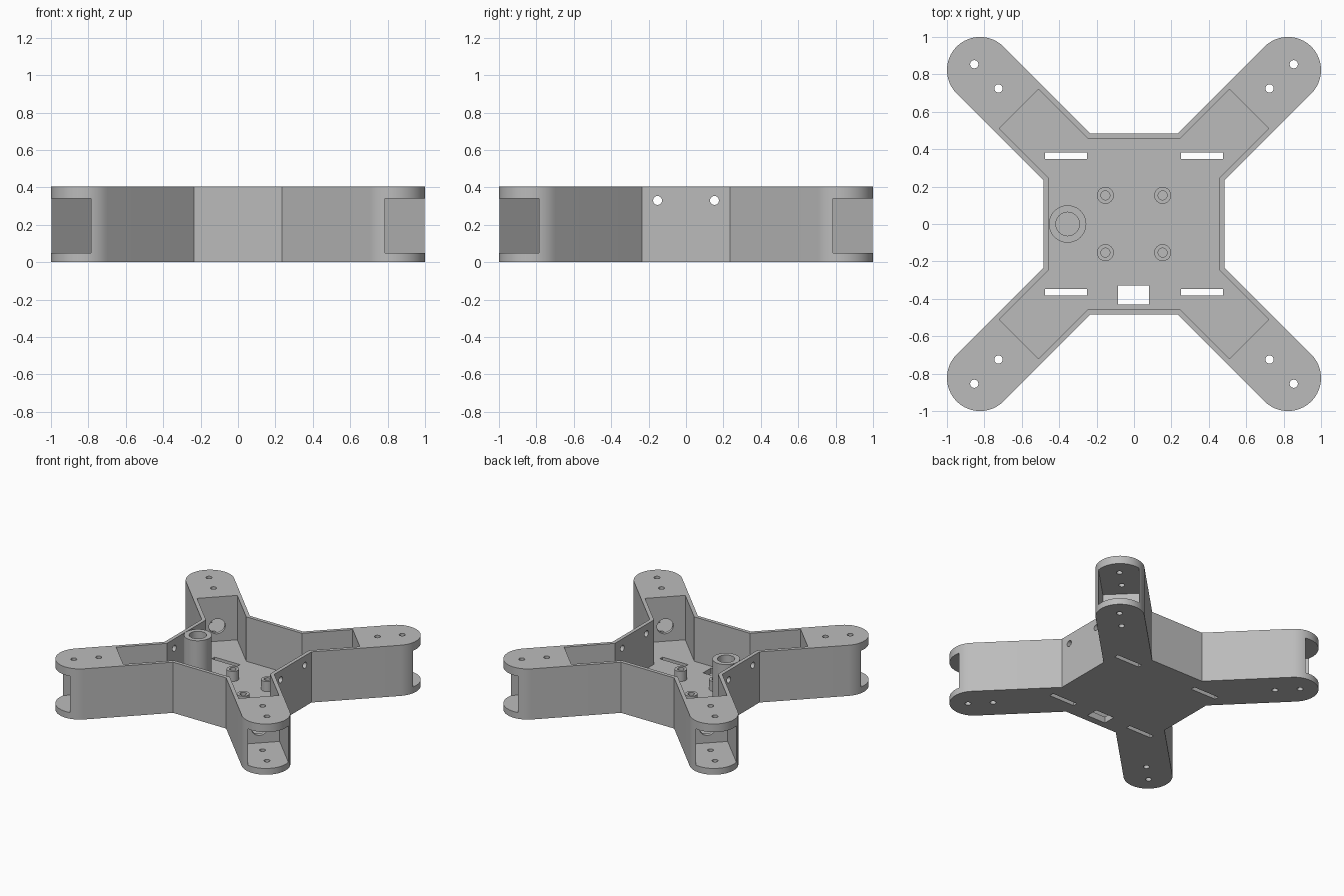
import bpy, bmesh, math
from mathutils import Matrix, Vector

if "Cube" in bpy.data.objects:
    bpy.data.objects.remove(bpy.data.objects["Cube"])

TOP, FLOOR, CEIL = 0.405, 0.05, 0.34   # heights of rim, floor and motor bay roof
WALL, ARM, BODY = 0.029, 0.177, 0.485  # wall thickness, arm half width, body half width
ARMS = [math.radians(45 + 90 * i) for i in range(4)]
SIDES = [(x, y) for x in (-1, 1) for y in (-1, 1)]

grey = bpy.data.materials.new("plain_grey")
grey.use_nodes = True
COLOUR = (0.5, 0.5, 0.5, 1)
grey.diffuse_color = COLOUR
grey.node_tree.nodes["Principled BSDF"].inputs["Base Color"].default_value = COLOUR


def prism(bm, points, z0, z1):
    """Extrude a flat outline between two heights."""
    face = bm.faces.new([bm.verts.new((x, y, z0)) for x, y in points])
    ext = bmesh.ops.extrude_face_region(bm, geom=[face])
    verts = [v for v in ext["geom"] if isinstance(v, bmesh.types.BMVert)]
    bmesh.ops.translate(bm, verts=verts, vec=(0, 0, z1 - z0))


def box(bm, lo, hi, turn=0):
    lo, hi = Vector(lo), Vector(hi)
    mat = (Matrix.Rotation(turn, 4, "Z") @ Matrix.Translation((lo + hi) / 2)
           @ Matrix.Diagonal((*(hi - lo), 1)))
    bmesh.ops.create_cube(bm, size=1, matrix=mat)


def rod(bm, centre, radius, length, axis=(0, 0, 1)):
    turn = Vector((0, 0, 1)).rotation_difference(Vector(axis)).to_matrix().to_4x4()
    bmesh.ops.create_cone(bm, cap_ends=True, segments=32, radius1=radius, radius2=radius,
                          depth=length, matrix=Matrix.Translation(centre) @ turn)


def finish(bm, name):
    bmesh.ops.recalc_face_normals(bm, faces=bm.faces[:])
    mesh = bpy.data.meshes.new(name)
    bm.to_mesh(mesh)
    bm.free()
    obj = bpy.data.objects.new(name, mesh)
    bpy.context.collection.objects.link(obj)
    mesh.materials.append(grey)
    return obj


def smooth(obj):
    bpy.ops.object.select_all(action="DESELECT")
    obj.select_set(True)
    bpy.context.view_layer.objects.active = obj
    bpy.ops.object.shade_smooth_by_angle(angle=math.radians(30))


def cross(body, half, end):
    """Outline of the body with four diagonal arms; end gives the tip points."""
    points = []
    corner = body - half * math.sqrt(2)
    for a in ARMS:
        rot = Matrix.Rotation(a, 2)
        first = Matrix.Rotation(a - math.pi / 4, 2) @ Vector((body, corner))
        last = Matrix.Rotation(a - math.pi / 4, 2) @ Vector((corner, body))
        points += [first, *[rot @ Vector(p) for p in end], last]
    return points


# Frame block with rounded arm tips
tip = (1 - ARM) * math.sqrt(2)
arc = [math.radians(-90 + 180 * i / 32) for i in range(33)]
bm = bmesh.new()
prism(bm, cross(BODY, ARM, [(tip + ARM * math.cos(t), ARM * math.sin(t)) for t in arc]), 0, TOP)
frame = finish(bm, "frame")

# Hollows: open centre and motor bays behind a bulkhead
inner = ARM - WALL
bulkhead = 0.87
bm = bmesh.new()
prism(bm, cross(BODY - WALL, inner, [(bulkhead, -inner), (bulkhead, inner)]), FLOOR, TOP + 0.1)
for a in ARMS:
    box(bm, (bulkhead + WALL, -inner, FLOOR), (1.5, inner, CEIL), a)
hollows = finish(bm, "hollow_cutter")

# Holes: motor screws, cable passages, wall screws, strap slots and port
bm = bmesh.new()
for a in ARMS:
    out = Vector((math.cos(a), math.sin(a), 0))
    for reach in (1.025, 1.208):
        rod(bm, out * reach + Vector((0, 0, 0.2)), 0.022, 0.6)
    rod(bm, out * (bulkhead + WALL / 2) + Vector((0, 0, 0.17)), 0.06, 0.08, out)
for x, y in SIDES:
    rod(bm, (x * 0.47, y * 0.152, 0.33), 0.024, 0.1, (1, 0, 0))
    box(bm, (min(x * 0.25, x * 0.475), y * 0.365 - 0.018, -0.1),
        (max(x * 0.25, x * 0.475), y * 0.365 + 0.018, 0.08))
box(bm, (-0.085, -0.43, -0.1), (0.08, -0.33, 0.08))
holes = finish(bm, "hole_cutter")

for cutter in (hollows, holes):
    cutter.hide_render = True
    mod = frame.modifiers.new(cutter.name, "BOOLEAN")
    mod.operation, mod.solver, mod.object = "DIFFERENCE", "EXACT", cutter
bpy.context.view_layer.update()
baked = bpy.data.meshes.new_from_object(frame.evaluated_get(bpy.context.evaluated_depsgraph_get()))
frame.modifiers.clear()
frame.data = baked
for cutter in (hollows, holes):
    bpy.data.objects.remove(cutter)
smooth(frame)


def sleeve(name, x, y, outer, bore, height):
    """Upright tube standing on the floor."""
    bm = bmesh.new()
    profile = [(bore, FLOOR), (outer, FLOOR), (outer, height), (bore, height)]
    verts = [bm.verts.new((r, 0, z)) for r, z in profile]
    edges = [bm.edges.new((verts[i], verts[i - 1])) for i in range(4)]
    bmesh.ops.spin(bm, geom=verts + edges, cent=(0, 0, 0), axis=(0, 0, 1),
                   angle=math.tau, steps=40, use_duplicate=False)
    bmesh.ops.remove_doubles(bm, verts=bm.verts[:], dist=0.0001)
    bmesh.ops.translate(bm, verts=bm.verts[:], vec=(x, y, 0))
    smooth(finish(bm, name))


# Board standoffs and the tall antenna tube
for i, (x, y) in enumerate(SIDES):
    sleeve(f"standoff_{i + 1}", x * 0.153, y * 0.153, 0.045, 0.024, 0.13)
sleeve("antenna_tube", -0.355, 0, 0.1, 0.063, TOP)
